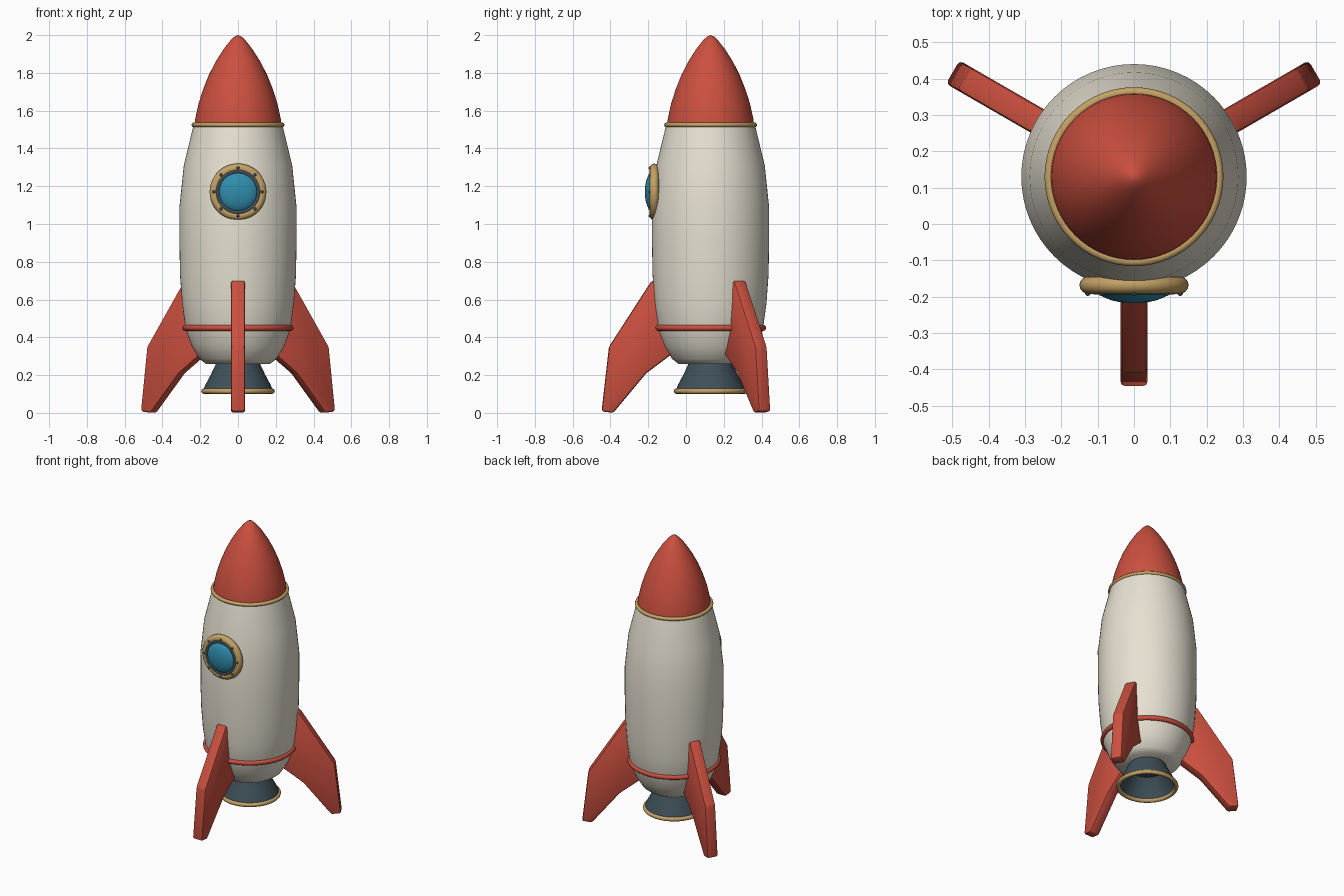
import bpy, bmesh
from math import sin, cos, pi, radians
from mathutils import Matrix, Vector

if "Cube" in bpy.data.objects:
    bpy.data.objects.remove(bpy.data.objects["Cube"])

AXIS_Y = 0.13  # the hull axis sits behind the origin


def material(name, rgb):
    m = bpy.data.materials.new(name)
    m.diffuse_color = (*rgb, 1)
    m.use_nodes = True
    m.node_tree.nodes["Principled BSDF"].inputs["Base Color"].default_value = m.diffuse_color
    return m


CREAM = material("cream", (0.79, 0.75, 0.64))
RED = material("red", (0.60, 0.08, 0.05))
BRASS = material("brass", (0.55, 0.36, 0.13))
DARK = material("dark steel", (0.05, 0.08, 0.10))
GLASS = material("blue glass", (0.03, 0.27, 0.42))


def finish(name, bm, mat, matrix, angle=40):
    bmesh.ops.recalc_face_normals(bm, faces=bm.faces)
    mesh = bpy.data.meshes.new(name)
    bm.to_mesh(mesh)
    bm.free()
    mesh.materials.append(mat)
    ob = bpy.data.objects.new(name, mesh)
    bpy.context.collection.objects.link(ob)
    ob.matrix_world = matrix
    bpy.ops.object.select_all(action='DESELECT')
    ob.select_set(True)
    bpy.context.view_layer.objects.active = ob
    bpy.ops.object.shade_smooth_by_angle(angle=radians(angle))
    return ob


def lathe(name, profile, mat, matrix, closed=False, steps=64):
    """Spin an (r, z) profile around local z."""
    bm = bmesh.new()
    vs = [bm.verts.new((r, 0, z)) for r, z in profile]
    pairs = list(zip(vs, vs[1:])) + ([(vs[-1], vs[0])] if closed else [])
    edges = [bm.edges.new(p) for p in pairs]
    bmesh.ops.spin(bm, geom=vs + edges, cent=(0, 0, 0), axis=(0, 0, 1),
                   angle=2 * pi, steps=steps, use_duplicate=False)
    bmesh.ops.remove_doubles(bm, verts=bm.verts, dist=1e-5)
    return finish(name, bm, mat, matrix)


def ring(name, major, minor_r, minor_z, mat, matrix, n=12):
    pts = [(major + minor_r * cos(2 * pi * i / n), minor_z * sin(2 * pi * i / n))
           for i in range(n)]
    return lathe(name, pts, mat, matrix, closed=True)


def at(z):
    return Matrix.Translation((0, AXIS_Y, z))


# Hull and nose cone
lathe("hull", [(0, .26), (.17, .26), (.203, .285), (.243, .35), (.277, .44),
               (.296, .58), (.307, .73), (.31, .9), (.31, 1.09), (.287, 1.31),
               (.235, 1.525), (0, 1.525)], CREAM, at(0))
lathe("nose_cone", [(0, 1.52), (.23, 1.52), (.226, 1.56), (.208, 1.64), (.184, 1.715),
                    (.154, 1.79), (.118, 1.86), (.077, 1.925), (.04, 1.972),
                    (.018, 1.993), (0, 2.0)], RED, at(0))
ring("nose_ring", .233, .013, .012, BRASS, at(1.525))
ring("hull_band", .278, .016, .016, RED, at(.45))

# Hollow engine nozzle with brass lip
lathe("engine_nozzle", [(0, .28), (.11, .28), (.121, .25), (.145, .2), (.172, .15),
                        (.186, .115), (.172, .115), (.158, .15), (.13, .2),
                        (.105, .24), (0, .245)], DARK, at(0))
ring("nozzle_lip", .181, .014, .014, BRASS, at(.115))

# Three fins, swept outline in (radius, z)
outline = [(.23, .70), (.312, .70), (.538, .35), (.577, .008), (.515, 0),
           (.34, .21), (.2, .315)]
T = 0.037
for i, name in enumerate(("front_fin", "right_fin", "left_fin")):
    bm = bmesh.new()
    face = bm.faces.new([bm.verts.new((r, -T, z)) for r, z in outline])
    ext = bmesh.ops.extrude_face_region(bm, geom=[face])
    bmesh.ops.translate(bm, vec=(0, 2 * T, 0),
                        verts=[g for g in ext["geom"] if isinstance(g, bmesh.types.BMVert)])
    bmesh.ops.recalc_face_normals(bm, faces=bm.faces)
    bmesh.ops.bevel(bm, geom=list(bm.edges), offset=.012, segments=2,
                    profile=.5, affect='EDGES')
    finish(name, bm, RED, at(0) @ Matrix.Rotation(radians(-90 + 120 * i), 4, 'Z'), 30)

# Porthole: local z points forward (-y)
port = Matrix.Translation((0, -.168, 1.17)) @ Matrix.Rotation(pi / 2, 4, 'X')
ring("porthole_frame", .125, .025, .024, BRASS, port, 16)
ring("porthole_seal", .108, .012, .012, DARK, port @ Matrix.Translation((0, 0, .014)))
dome = [(.108 * cos(a), .004 + .046 * sin(a)) for a in (pi / 2 * i / 8 for i in range(8))]
lathe("porthole_glass", [(0, -.01), (.108, -.01)] + dome + [(0, .05)], GLASS, port)

# Frame bolts
bm = bmesh.new()
for i in range(8):
    a = 2 * pi * i / 8
    pos = Vector((.127 * cos(a), .127 * sin(a), .022))
    bmesh.ops.create_uvsphere(bm, u_segments=10, v_segments=6, radius=.008,
                              matrix=Matrix.Translation(pos))
finish("porthole_bolts", bm, DARK, port)
